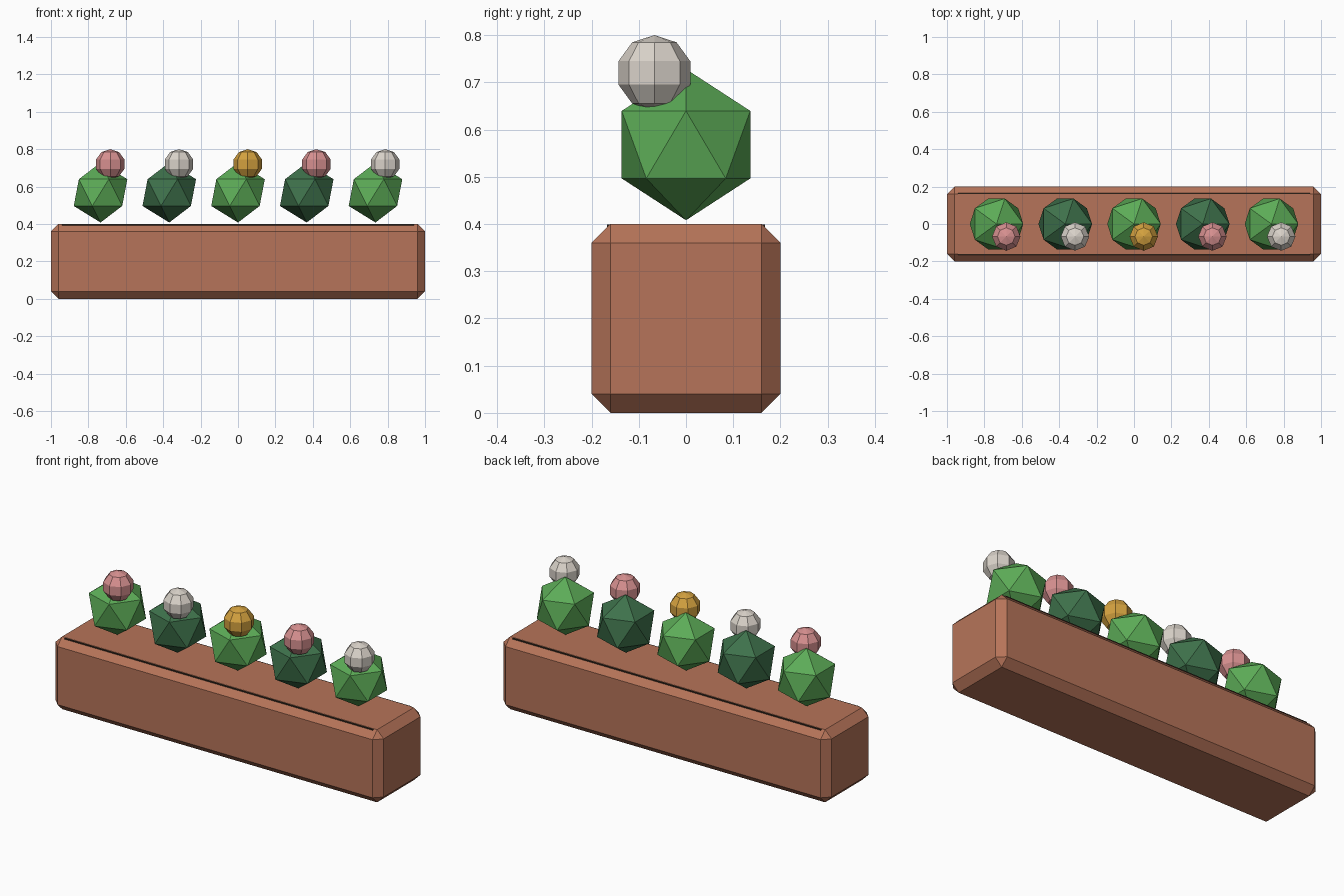
import bpy

if "Cube" in bpy.data.objects:
    bpy.data.objects.remove(bpy.data.objects["Cube"])


def material(name, rgb):
    m = bpy.data.materials.new(name)
    m.diffuse_color = (*rgb, 1.0)
    m.use_nodes = True
    m.node_tree.nodes["Principled BSDF"].inputs["Base Color"].default_value = m.diffuse_color
    return m


terracotta = material("terracotta", (0.47, 0.175, 0.10))
soil_brown = material("soil brown", (0.04, 0.025, 0.015))
leaf_green = material("leaf green", (0.107, 0.41, 0.095))
dark_green = material("dark green", (0.048, 0.165, 0.07))
pink = material("petal pink", (0.68, 0.28, 0.28))
cream = material("petal cream", (0.70, 0.65, 0.59))
gold = material("petal gold", (0.66, 0.36, 0.05))


def finish(name, mat):
    ob = bpy.context.object
    ob.name = name
    ob.data.materials.append(mat)
    return ob


def box(name, size, centre, mat):
    bpy.ops.mesh.primitive_cube_add(size=1, location=centre)
    ob = finish(name, mat)
    ob.scale = size
    bpy.ops.object.transform_apply(location=False, rotation=False, scale=True)
    return ob


# Planter trough with chamfered edges
trough = box("trough", (2.0, 0.4, 0.4), (0, 0, 0.2), terracotta)
bevel = trough.modifiers.new("chamfer", 'BEVEL')
bevel.width = 0.04
bevel.segments = 1

# Soil slab, showing as a thin dark line along both long top edges
box("soil", (1.88, 0.334, 0.04), (0, 0, 0.379), soil_brown)

# Row of faceted plants, each with one blossom
greens = [leaf_green, dark_green]
petals = [pink, cream, gold]
for i in range(5):
    x = (i - 2) * 0.3675
    bpy.ops.mesh.primitive_ico_sphere_add(
        subdivisions=1, radius=0.16, location=(x, 0, 0.568))
    finish(f"plant_{i + 1}", greens[i % 2])
    bpy.ops.mesh.primitive_uv_sphere_add(
        segments=8, ring_count=5, radius=0.08,
        location=(x + 0.052, -0.067, 0.72))
    finish(f"blossom_{i + 1}", petals[(0, 1, 2, 0, 1)[i]])
